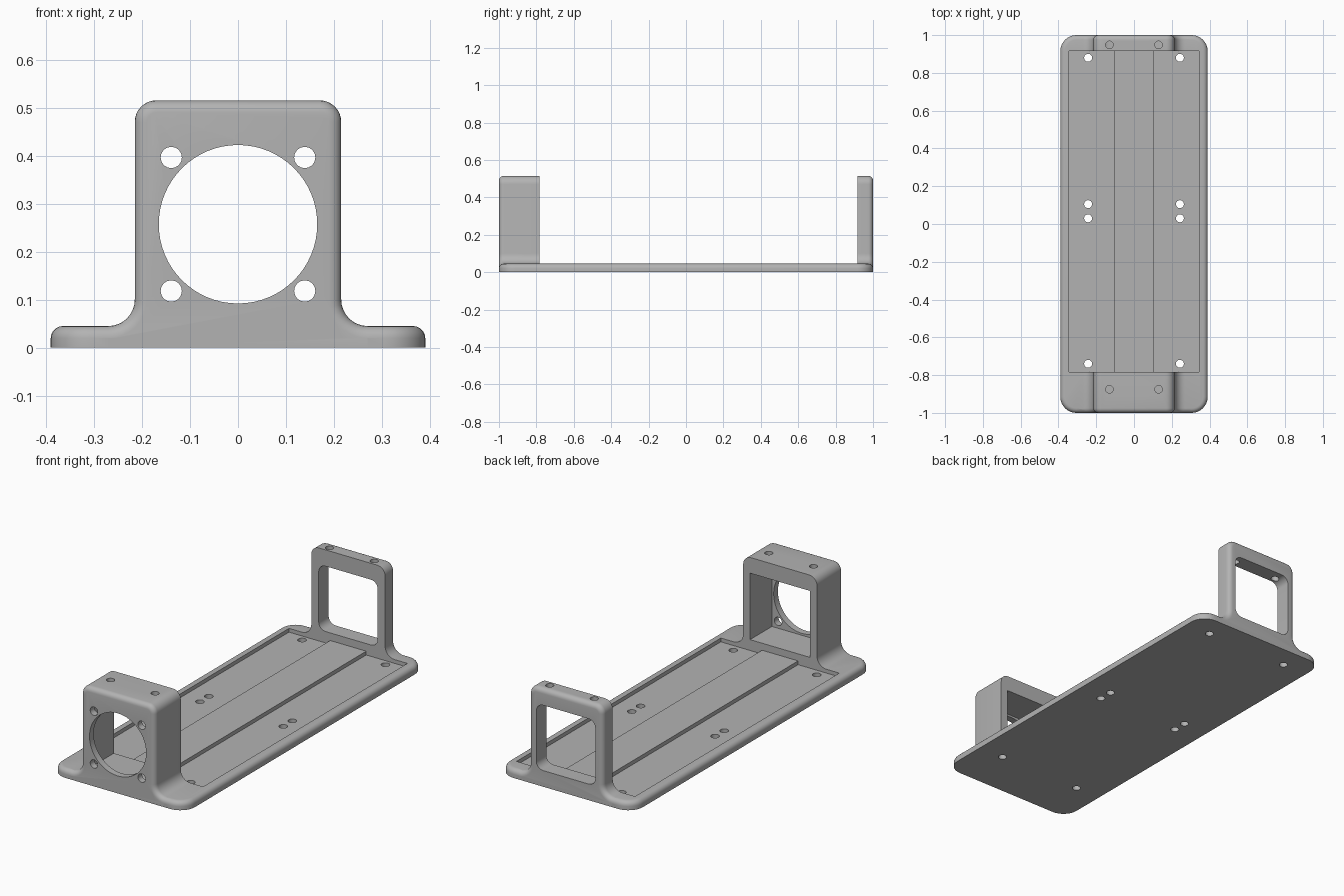
import bpy, bmesh
from math import cos, sin, pi, radians
from mathutils import Matrix, Vector

cube = bpy.data.objects.get("Cube")
if cube:
    bpy.data.objects.remove(cube, do_unlink=True)

grey = bpy.data.materials.new("plain grey")
grey.use_nodes = True
colour = (0.45, 0.45, 0.45, 1)
grey.diffuse_color = colour
grey.node_tree.nodes["Principled BSDF"].inputs["Base Color"].default_value = colour

TOP, RIM, CENTRE = 0.515, 0.045, 0.257   # bracket top, plate top, opening centre
ROUND = 0.025                            # outer edge rounding


def make(name, bm):
    bmesh.ops.recalc_face_normals(bm, faces=bm.faces)
    mesh = bpy.data.meshes.new(name)
    bm.to_mesh(mesh)
    bm.free()
    obj = bpy.data.objects.new(name, mesh)
    bpy.context.collection.objects.link(obj)
    mesh.materials.append(grey)
    return obj


def box_bm(x0, x1, y0, y1, z0, z1):
    bm = bmesh.new()
    bmesh.ops.create_cube(bm, size=1)
    for v in bm.verts:
        v.co = ((x0 + x1) / 2 + v.co.x * (x1 - x0),
                (y0 + y1) / 2 + v.co.y * (y1 - y0),
                (z0 + z1) / 2 + v.co.z * (z1 - z0))
    return bm


def round_edges(bm, axis, radius, segments=8):
    """Round the edges that run along one axis."""
    edges = [e for e in bm.edges
             if abs((e.verts[0].co - e.verts[1].co).normalized()[axis]) > 0.99]
    bmesh.ops.bevel(bm, geom=edges, offset=radius, segments=segments,
                    profile=0.5, affect='EDGES')


def hole(x, y, z, radius, depth, axis='Z', sides=32):
    bm = bmesh.new()
    turn = Matrix.Rotation(pi / 2, 4, 'X') if axis == 'Y' else Matrix()
    bmesh.ops.create_cone(bm, cap_ends=True, segments=sides, radius1=radius,
                          radius2=radius, depth=depth,
                          matrix=Matrix.Translation((x, y, z)) @ turn)
    return make("hole_cutter", bm)


def combine(obj, others, operation):
    for other in others:
        mod = obj.modifiers.new("join", 'BOOLEAN')
        mod.operation, mod.solver, mod.object = operation, 'EXACT', other
        bpy.context.view_layer.objects.active = obj
        bpy.ops.object.modifier_apply(modifier=mod.name)
        bpy.data.objects.remove(other, do_unlink=True)


def arc(cx, cz, radius, start, end, steps=8):
    return [(cx + radius * cos(radians(start + (end - start) * i / steps)),
             cz + radius * sin(radians(start + (end - start) * i / steps)))
            for i in range(steps + 1)]


def bracket(name, outer_y, inner_y):
    """Upright block with flared feet, rounded on its outer face."""
    half, foot, crown = 0.215, 0.055, 0.045
    right = arc(half + foot, RIM + foot, foot, 270, 180)
    right += arc(half - crown, TOP - crown, crown, 0, 90)
    outline = right + [(-x, z) for x, z in reversed(right)]
    ends = [(-half - foot, 0.0), (half + foot, 0.0)]
    bm = bmesh.new()
    face = bm.faces.new([bm.verts.new((x, outer_y, z)) for x, z in outline + ends])
    moved = bmesh.ops.extrude_face_region(bm, geom=[face], use_keep_orig=True)
    verts = [g for g in moved["geom"] if isinstance(g, bmesh.types.BMVert)]
    bmesh.ops.translate(bm, verts=verts, vec=(0, inner_y - outer_y, 0))
    bmesh.ops.recalc_face_normals(bm, faces=bm.faces)
    edges = [e for e in bm.edges
             if all(abs(v.co.y - outer_y) < 1e-4 and v.co.z > 0.01 for v in e.verts)]
    bmesh.ops.bevel(bm, geom=edges, offset=ROUND, segments=5, profile=0.5,
                    affect='EDGES')
    return make(name, bm)


# Base plate with rounded corners and top edge
bm = box_bm(-0.39, 0.39, -1, 1, 0, RIM)
round_edges(bm, 2, 0.085)
rim = [e for e in bm.edges if all(v.co.z > RIM - 1e-4 for v in e.verts)]
bmesh.ops.bevel(bm, geom=rim, offset=ROUND, segments=5, profile=0.5, affect='EDGES')
base = make("base_plate", bm)

# Shallow tray with a raised strip along the middle
FRONT, BACK, FLOOR = -0.783, 0.917, 0.025
trays = [make("tray_cutter", box_bm(a, b, FRONT, BACK, FLOOR, 0.2))
         for a, b in ((-0.345, -0.105), (0.105, 0.345))]
combine(base, trays, 'DIFFERENCE')
combine(base, [hole(s * 0.243, y, 0, 0.021, 0.3)
               for s in (-1, 1) for y in (-0.74, 0.03, 0.105, 0.88)], 'DIFFERENCE')

# Front motor housing: square pocket, round opening, screw holes
housing = bracket("front_housing", -1, FRONT)
pocket = make("pocket_cutter", box_bm(-0.175, 0.175, -0.965, -0.5,
                                      CENTRE - 0.175, CENTRE + 0.175))
cuts = [pocket, hole(0, -1, CENTRE, 0.165, 0.2, 'Y', 64)]
cuts += [hole(s * 0.139, -1, CENTRE + t * 0.139, 0.022, 0.2, 'Y')
         for s in (-1, 1) for t in (-1, 1)]
cuts += [hole(s * 0.13, -0.875, TOP, 0.02, 0.25) for s in (-1, 1)]
combine(housing, cuts, 'DIFFERENCE')

# Rear frame with a rounded square opening
frame = bracket("rear_frame", 1, BACK)
bm = box_bm(-0.172, 0.172, 0.7, 1.2, CENTRE - 0.172, CENTRE + 0.172)
round_edges(bm, 1, 0.04)
cuts = [make("window_cutter", bm)]
cuts += [hole(s * 0.13, 0.948, TOP, 0.02, 0.25) for s in (-1, 1)]
combine(frame, cuts, 'DIFFERENCE')

# One printed piece, smooth on the rounded edges
combine(base, [housing, frame], 'UNION')
base.name = "mounting_bracket"
bpy.ops.object.select_all(action='DESELECT')
base.select_set(True)
bpy.context.view_layer.objects.active = base
bpy.ops.object.shade_smooth_by_angle(angle=radians(30))
